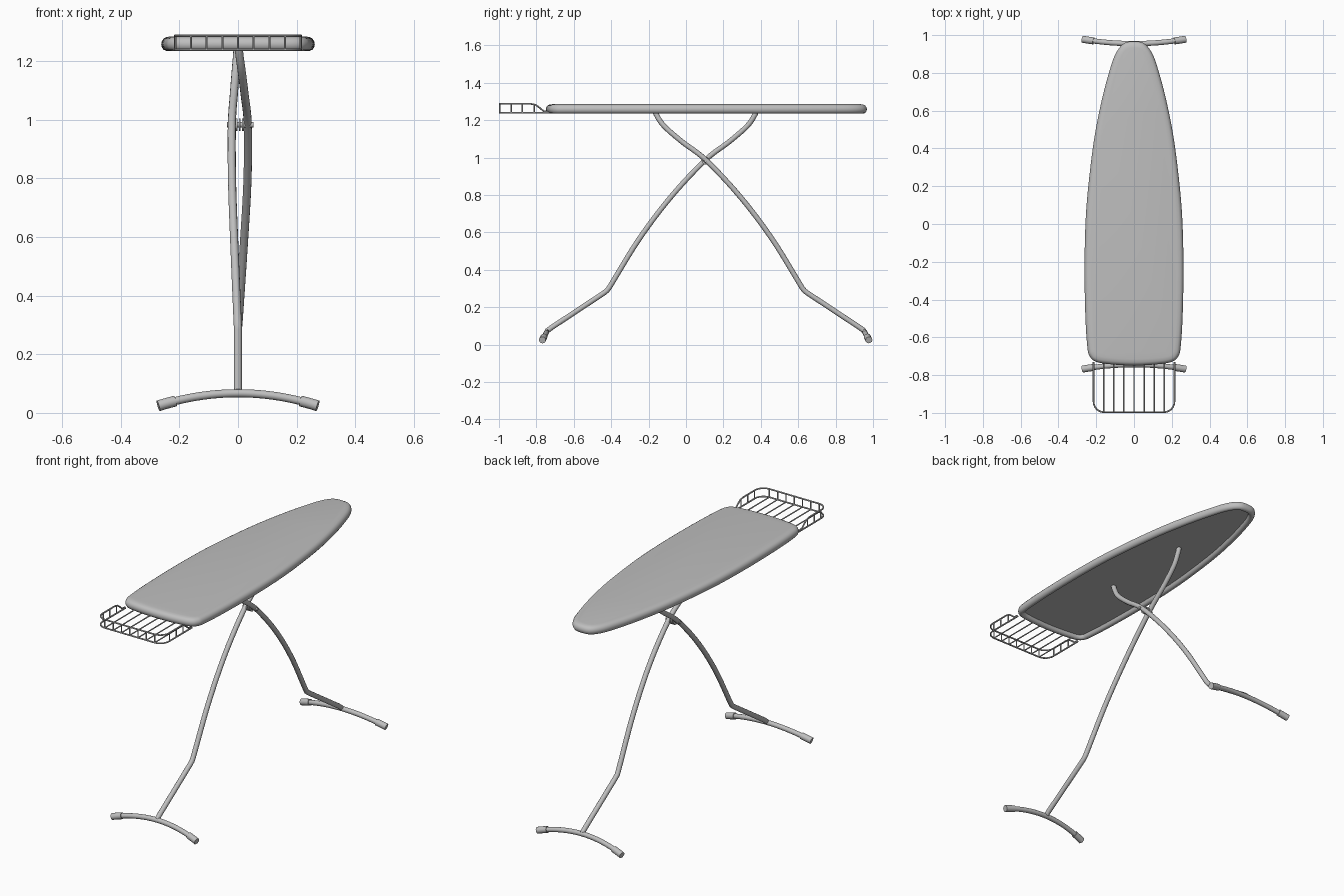
import bpy, bmesh, math
from mathutils import Vector

if "Cube" in bpy.data.objects:
    bpy.data.objects.remove(bpy.data.objects["Cube"])

mat = bpy.data.materials.new("light grey")
mat.diffuse_color = (0.52, 0.52, 0.52, 1)
mat.use_nodes = True
mat.node_tree.nodes["Principled BSDF"].inputs["Base Color"].default_value = mat.diffuse_color
MID = 0.105  # y of the leg crossing


def spline(pts, n=6):
    """Smooth path through the points (Catmull-Rom)."""
    p = [Vector(q) for q in pts]
    p = [2 * p[0] - p[1]] + p + [2 * p[-1] - p[-2]]
    out = []
    for a, b, c, d in zip(p, p[1:], p[2:], p[3:]):
        for i in range(n):
            t = i / n
            out.append(0.5 * (2 * b + (c - a) * t + (2 * a - 5 * b + 4 * c - d) * t ** 2
                              + (3 * b - a - 3 * c + d) * t ** 3))
    return out + [p[-2]]


def finish(ob, angle=40):
    bpy.ops.object.select_all(action='DESELECT')
    ob.select_set(True)
    bpy.context.view_layer.objects.active = ob
    if ob.type == 'CURVE':
        bpy.ops.object.convert(target='MESH')
        ob = bpy.context.view_layer.objects.active
    ob.data.materials.clear()
    ob.data.materials.append(mat)
    bpy.ops.object.shade_smooth_by_angle(angle=math.radians(angle))
    return ob


def tubes(name, paths, r, res=4):
    """Round tubes along one or more paths, as a single object."""
    cu = bpy.data.curves.new(name, 'CURVE')
    cu.dimensions = '3D'
    cu.bevel_depth, cu.bevel_resolution, cu.use_fill_caps = r, res, True
    for path in paths:
        s = cu.splines.new('POLY')
        s.points.add(len(path) - 1)
        for pt, co in zip(s.points, path):
            pt.co = (*co, 1)
    ob = bpy.data.objects.new(name, cu)
    bpy.context.collection.objects.link(ob)
    return finish(ob)


# Board: outline swept through a rounded rim profile, recessed underneath
half = [(0, 0.967), (0.055, 0.955), (0.098, 0.9), (0.133, 0.8), (0.172, 0.65), (0.211, 0.45),
        (0.242, 0.2), (0.257, 0), (0.262, -0.25), (0.257, -0.5), (0.247, -0.65),
        (0.235, -0.7), (0.2, -0.73), (0.12, -0.743), (0, -0.749)]
outline = [(x, y, 0) for x, y in half] + [(-x, y, 0) for x, y in half[-2:0:-1]]
n0 = len(outline)
wrapped = outline[-2:] + outline + outline[:3]
ring = spline(wrapped, 5)[10:10 + n0 * 5]
N = len(ring)
normals = []
for i in range(N):
    t = (ring[(i + 1) % N] - ring[i - 1]).normalized()
    normals.append(Vector((t.y, -t.x, 0)))  # points inward for clockwise outline
profile = [(0.037, 1.256), (0.034, 1.245), (0.028, 1.238), (0.018, 1.235), (0.008, 1.239),
           (0.002, 1.248), (0, 1.258), (0.002, 1.268), (0.008, 1.277), (0.017, 1.282), (0.034, 1.285)]
bm = bmesh.new()
loops = []
for inset, z in profile:
    loops.append([bm.verts.new((p.x + m.x * inset, p.y + m.y * inset, z))
                  for p, m in zip(ring, normals)])
for a, b in zip(loops, loops[1:]):
    for i in range(N):
        j = (i + 1) % N
        bm.faces.new((a[i], a[j], b[j], b[i]))
bm.faces.new(loops[0])
bm.faces.new(loops[-1])
bmesh.ops.recalc_face_normals(bm, faces=bm.faces)
me = bpy.data.meshes.new("board")
bm.to_mesh(me)
bm.free()
board = bpy.data.objects.new("board", me)
bpy.context.collection.objects.link(board)
finish(board)

# Legs: (sideways bulge, distance from crossing, height)
leg = [(0.1, 0.275, 1.262), (0.12, 0.263, 1.228), (0.35, 0.222, 1.168), (0.65, 0.127, 1.085),
       (0.95, -0.003, 0.985), (0.92, -0.185, 0.79), (0.55, -0.355, 0.565), (0.05, -0.515, 0.305)]
foot_c = (-0.85, 0.067)
for name, side, bulge in (("front", 1, -0.022), ("rear", -1, 0.035)):
    place = lambda x, d, z: Vector((x, MID + side * d, z))
    path = spline([place(b * bulge, d, z) for b, d, z in leg])
    path += [place(0, -0.528, 0.288), place(0, -0.545, 0.275), place(0, -0.825, 0.09),
             place(0, foot_c[0], foot_c[1] + 0.004)]
    tubes(name + "_leg", [path], 0.0138)
    # Arched foot bar with thicker end caps
    arc = []
    for i in range(-14, 15):
        u = i / 14
        arc.append(place(0.272 * u, foot_c[0] - 0.023 * u * u, foot_c[1] - 0.043 * u * u))
    tubes(name + "_foot_bar", [arc], 0.0138)
    tubes(name + "_foot_caps", [arc[:4], arc[-4:]], 0.0185)


# Pivot bolt, spacers and bolt heads
def rod(x0, x1):
    return [(x0, MID, 0.983), (x1, MID, 0.983)]


tubes("pivot_bolt", [rod(-0.038, 0.053)], 0.009)
tubes("pivot_spacers", [rod(-0.008, -0.002), rod(0.003, 0.009), rod(0.014, 0.02)], 0.021)

# Wire rack: lower and upper rails with rounded corners
W, FRONT, LOW, HIGH, R = 0.214, -0.996, 1.239, 1.287, 0.055


def corner(sx, z):
    pts = []
    for i in range(7):
        a = math.pi / 2 * i / 6
        pts.append((sx * (W - R + R * math.cos(a)), FRONT + R - R * math.sin(a), z))
    return pts


def rail(z, back):
    right = back + corner(1, z)
    return right + [(-x, y, zz) for x, y, zz in reversed(right)]


drop = [(W, -0.735, 1.245), (W, -0.76, 1.247), (W, -0.785, 1.268), (W, -0.805, 1.282), (W, -0.83, HIGH)]
tubes("rack_rails", [rail(LOW, [(W, -0.73, LOW)]), rail(HIGH, drop)], 0.0045, 2)

# Rack rods running lengthways and turning up at the front, plus side posts
rods = []
for i in range(-3, 4):
    x = i * 0.0535
    rods.append([(x, -0.735, LOW), (x, FRONT + 0.004, LOW), (x, FRONT, LOW + 0.004), (x, FRONT, HIGH)])
for x in (-W, W):
    for y in (-0.935, -0.875, -0.812):
        rods.append([(x, y, LOW), (x, y, HIGH if y < -0.83 else 1.284)])
tubes("rack_rods", rods, 0.0035, 2)
